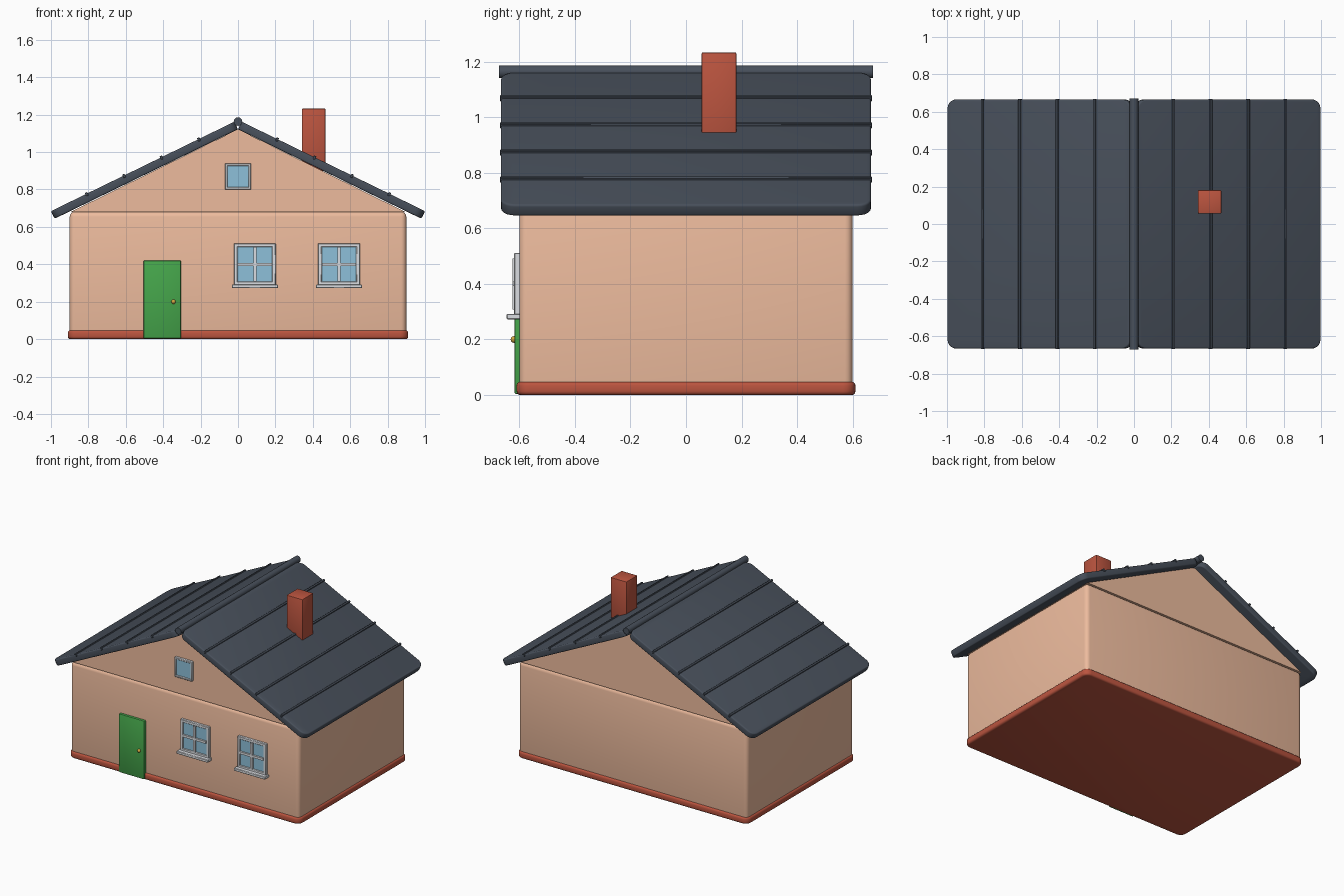
import bpy, bmesh, math
from mathutils import Vector, Matrix

if "Cube" in bpy.data.objects:
    bpy.data.objects.remove(bpy.data.objects["Cube"])


def material(name, rgb):
    m = bpy.data.materials.new(name)
    m.diffuse_color = (*rgb, 1)
    m.use_nodes = True
    m.node_tree.nodes["Principled BSDF"].inputs["Base Color"].default_value = m.diffuse_color
    return m


WALL = material("wall_plaster", (0.85, 0.50, 0.34))
ROOF = material("roof_slate", (0.065, 0.08, 0.105))
BRICK = material("brick_red", (0.50, 0.09, 0.05))
GREEN = material("door_green", (0.06, 0.38, 0.07))
GLASS = material("window_glass", (0.27, 0.53, 0.70))
FRAME = material("window_frame", (0.70, 0.72, 0.75))
BRASS = material("brass", (0.65, 0.38, 0.05))


def finish(name, bm, mat, matrix=None, angle=40):
    if matrix:
        bm.transform(matrix)
    bmesh.ops.recalc_face_normals(bm, faces=bm.faces)
    mesh = bpy.data.meshes.new(name)
    bm.to_mesh(mesh)
    bm.free()
    ob = bpy.data.objects.new(name, mesh)
    bpy.context.collection.objects.link(ob)
    mesh.materials.append(mat)
    bpy.ops.object.select_all(action='DESELECT')
    ob.select_set(True)
    bpy.context.view_layer.objects.active = ob
    bpy.ops.object.shade_smooth_by_angle(angle=math.radians(angle))
    return ob


def box(name, lo, hi, mat, bevel=0, corner=0, segments=3, matrix=None):
    """Box between two corners; corner rounds upright edges, bevel rounds the rest."""
    lo, hi = Vector(lo), Vector(hi)
    bm = bmesh.new()
    bmesh.ops.create_cube(bm, size=1)
    for v in bm.verts:
        v.co = Vector(a * b for a, b in zip(v.co, hi - lo)) + (lo + hi) / 2
    if corner:
        upright = [e for e in bm.edges if abs(e.verts[0].co.z - e.verts[1].co.z) > 1e-5]
        bmesh.ops.bevel(bm, geom=upright, offset=corner, segments=5, profile=0.5, affect='EDGES')
    if bevel:
        edges = [e for e in bm.edges if e.calc_face_angle() > math.radians(45)]
        bmesh.ops.bevel(bm, geom=edges, offset=bevel, segments=segments, profile=0.5, affect='EDGES')
    return finish(name, bm, mat, matrix)


# Base and walls
box("base", (-0.91, -0.61, 0), (0.91, 0.61, 0.048), BRICK, bevel=0.014, corner=0.045)
box("walls", (-0.9, -0.6, 0.02), (0.9, 0.6, 0.682), WALL, bevel=0.028, segments=4)

# Gable prism filling the roof space
bm = bmesh.new()
tri = bm.faces.new([bm.verts.new((x, -0.6, z)) for x, z in ((-0.895, 0.68), (0.895, 0.68), (0, 1.122))])
ext = bmesh.ops.extrude_face_region(bm, geom=[tri])
bmesh.ops.translate(bm, vec=(0, 1.2, 0), verts=[v for v in ext["geom"] if isinstance(v, bmesh.types.BMVert)])
finish("gable", bm, WALL)

# Roof slopes: local x runs down the slope from the ridge
PITCH = math.radians(26)
RIDGE = 1.172
LENGTH = 1 / math.cos(PITCH)
for side, label in ((1, "right"), (-1, "left")):
    slope = (Matrix.Scale(side, 4, (1, 0, 0)) @ Matrix.Translation((0, 0, RIDGE))
             @ Matrix.Rotation(PITCH, 4, 'Y'))
    box(f"roof_{label}", (0.022, -0.666, -0.045), (LENGTH, 0.666, 0), ROOF,
        bevel=0.008, corner=0.05, matrix=slope)
    for i in range(4):
        x = (0.21 + 0.2 * i) / math.cos(PITCH)
        box(f"roof_rib_{label}_{i + 1}", (x - 0.007, -0.669, -0.012), (x + 0.007, 0.669, 0.008),
            ROOF, bevel=0.002, segments=1, matrix=slope)

# Ridge cap
bm = bmesh.new()
bmesh.ops.create_cone(bm, cap_ends=True, segments=16, radius1=0.023, radius2=0.023, depth=1.344)
finish("ridge_cap", bm, ROOF, Matrix.Translation((0, 0, 1.163)) @ Matrix.Rotation(math.pi / 2, 4, 'X'))

# Chimney
box("chimney", (0.342, 0.056, 0.90), (0.467, 0.181, 1.233), BRICK, bevel=0.005, segments=2)

# Door and knob
box("door", (-0.505, -0.617, 0.004), (-0.305, -0.58, 0.42), GREEN, bevel=0.005, segments=2)
bm = bmesh.new()
bmesh.ops.create_uvsphere(bm, u_segments=16, v_segments=8, radius=0.012)
finish("door_knob", bm, BRASS, Matrix.Translation((-0.345, -0.619, 0.2)))


def window(name, cx, cz, half, rim, divided):
    """Framed window on the front wall."""
    for s, part in ((-1, "left"), (1, "right")):
        a, b = sorted((s * half, s * (half - rim)))
        box(f"{name}_frame_{part}", (cx + a, -0.618, cz - half), (cx + b, -0.59, cz + half), FRAME, 0.003, segments=1)
    for s, part in ((-1, "bottom"), (1, "top")):
        a, b = sorted((s * half, s * (half - rim)))
        box(f"{name}_frame_{part}", (cx - half, -0.618, cz + a), (cx + half, -0.59, cz + b), FRAME, 0.003, segments=1)
    g = half - rim
    box(f"{name}_glass", (cx - g, -0.611, cz - g), (cx + g, -0.59, cz + g), GLASS)
    if divided:
        box(f"{name}_bar_upright", (cx - 0.008, -0.625, cz - g), (cx + 0.008, -0.6, cz + g), FRAME)
        box(f"{name}_bar_cross", (cx - g, -0.624, cz - 0.008), (cx + g, -0.6, cz + 0.008), FRAME)
        box(f"{name}_sill", (cx - 0.123, -0.645, cz - 0.128), (cx + 0.123, -0.59, cz - 0.108), FRAME, 0.003, segments=1)


# Windows
window("window_middle", 0.09, 0.4, 0.112, 0.02, True)
window("window_right", 0.54, 0.4, 0.112, 0.02, True)
window("attic_window", 0, 0.87, 0.07, 0.014, False)
